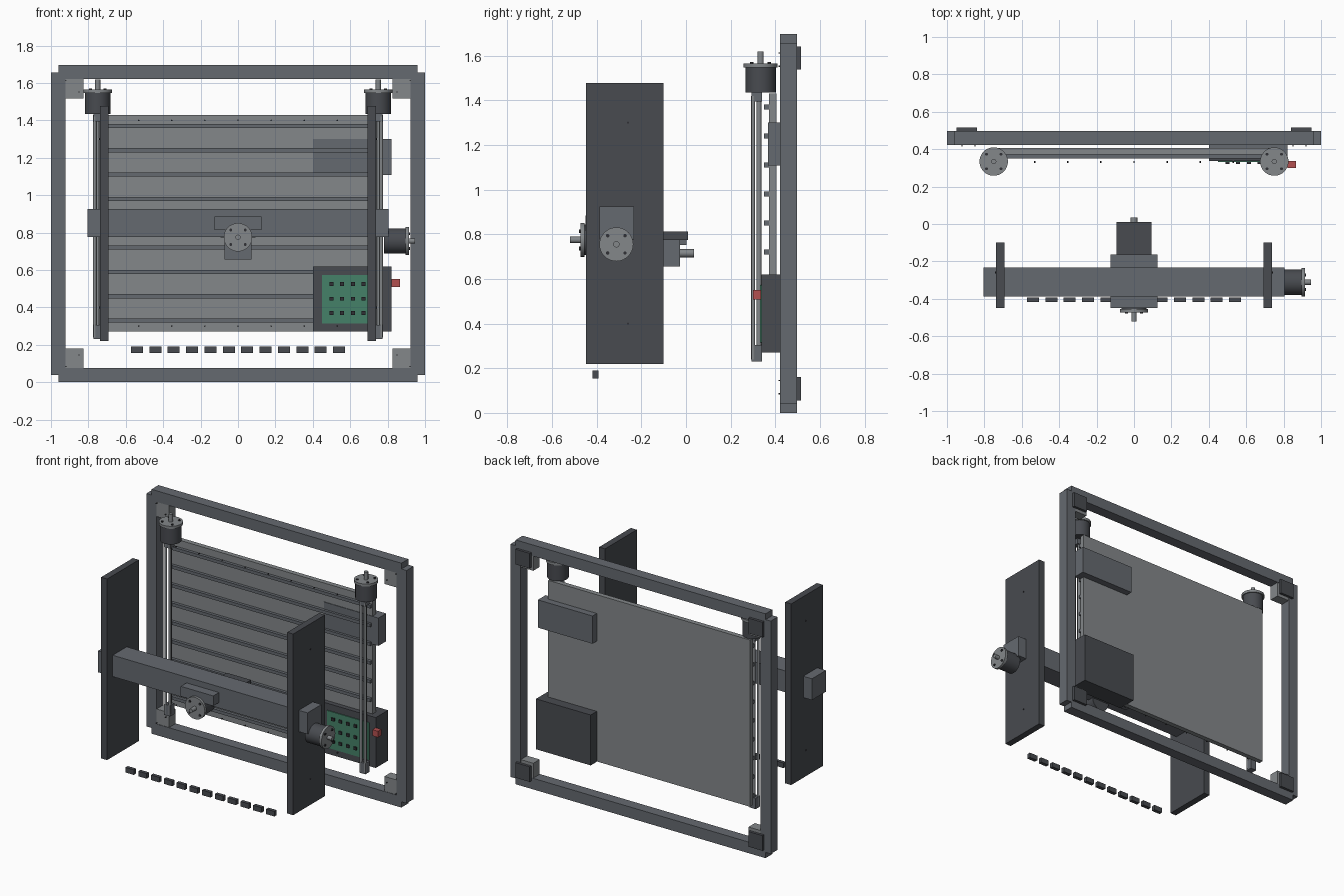
import bpy
import math
from mathutils import Vector

if "Cube" in bpy.data.objects:
    bpy.data.objects.remove(bpy.data.objects["Cube"])


def material(name, rgb):
    m = bpy.data.materials.new(name)
    m.diffuse_color = (*rgb, 1)
    m.use_nodes = True
    m.node_tree.nodes["Principled BSDF"].inputs["Base Color"].default_value = m.diffuse_color
    return m


GREEN = material("board_green", (0.06, 0.22, 0.14))
RED = material("button_red", (0.45, 0.08, 0.08))
DARK = material("dark_grey", (0.065, 0.07, 0.08))
MID = material("steel_grey", (0.13, 0.142, 0.16))
LIGHT = material("light_grey", (0.23, 0.245, 0.255))
BLACK = material("near_black", (0.03, 0.03, 0.035))


def box(name, x, y, z, mat=MID):
    """Box from (min, max) ranges on each axis."""
    lo, hi = Vector((x[0], y[0], z[0])), Vector((x[1], y[1], z[1]))
    bpy.ops.mesh.primitive_cube_add(size=1, location=(lo + hi) / 2)
    o = bpy.context.object
    o.name = name
    o.scale = hi - lo
    bpy.ops.object.transform_apply(location=False, rotation=False, scale=True)
    o.data.materials.append(mat)
    return o


def rod(name, a, b, r, sides=32, mat=LIGHT):
    """Cylinder from point a to point b."""
    a, b = Vector(a), Vector(b)
    d = b - a
    bpy.ops.mesh.primitive_cylinder_add(vertices=sides, radius=r, depth=d.length, location=(a + b) / 2)
    o = bpy.context.object
    o.name = name
    o.rotation_euler = d.to_track_quat('Z', 'Y').to_euler()
    o.data.materials.append(mat)
    bpy.ops.object.shade_smooth_by_angle(angle=math.radians(35))
    return o


def motor(name, base, axis, body_len, shaft_len):
    """Round motor: body, flange, shaft and four bolts along an axis."""
    base, n = Vector(base), Vector(axis)
    u = n.orthogonal().normalized()
    v = n.cross(u)
    top = base + n * body_len
    face = top + n * 0.018
    rod(name + "_body", base, top, 0.068, mat=DARK)
    rod(name + "_flange", top, face, 0.076)
    rod(name + "_shaft", face, face + n * shaft_len, 0.014, 20)
    for i in range(4):
        t = i * math.pi / 2
        p = face + (u * math.cos(t) + v * math.sin(t)) * 0.055
        rod(name + "_bolt", p, p + n * 0.006, 0.008, 12, BLACK)


def span(s, a, b):
    """Range mirrored to side s."""
    return tuple(sorted((s * a, s * b)))


# outer frame
FY = (0.422, 0.498)
for z in ((0, 0.077), (1.62, 1.697)):
    box("frame_rail", (-0.96, 0.96), FY, z)
for s in (-1, 1):
    box("frame_post", span(s, 0.923, 1.0), FY, (0.04, 1.657))

# corner gussets, rear plates and screws
for s in (-1, 1):
    for top in (False, True):
        def zr(a, b):
            return (1.697 - b, 1.697 - a) if top else (a, b)
        box("corner_gusset", span(s, 0.827, 0.93), (0.425, 0.495), zr(0.07, 0.18), LIGHT)
        box("corner_back_plate", span(s, 0.84, 0.95), (0.498, 0.516), zr(0.055, 0.16), DARK)
        for x, z in ((0.92, 0.085), (0.85, 0.145)):
            zz = zr(z, z)[0]
            rod("corner_screw", (s * x, 0.414, zz), (s * x, 0.426, zz), 0.003, 8, BLACK)

# bed with raised slats and screws
box("bed", (-0.775, 0.775), (0.371, 0.405), (0.272, 1.43), LIGHT)
for i in range(9):
    z = 0.33 + 0.13 * i
    box("bed_slat", (-0.77, 0.77), (0.35, 0.374), (z - 0.011, z + 0.011), MID)
for i in range(-4, 5):
    for z in (0.30, 1.40):
        rod("bed_screw", (i * 0.177, 0.327, z), (i * 0.177, 0.337, z), 0.004, 8, BLACK)

# vertical drives: motor, rods and end blocks on both sides
for s in (-1, 1):
    x = s * 0.75
    motor("lift_motor", (x, 0.334, 1.435), (0, 0, 1), 0.112, 0.053)
    box("lower_end_block", (x - 0.023, x + 0.023), (0.293, 0.34), (0.23, 0.305))
    box("upper_end_block", (x - 0.023, x + 0.023), (0.293, 0.34), (1.395, 1.437))
    for dx, y, r in ((-0.016, 0.301, 0.009), (0.016, 0.301, 0.009), (0, 0.327, 0.011)):
        rod("guide_rod", (x + dx, y, 0.24), (x + dx, y, 1.42), r, 16)

# power supply, control box, circuit board and stop button
box("power_supply", (0.402, 0.822), (0.367, 0.452), (1.107, 1.30))
box("control_box", (0.402, 0.822), (0.338, 0.472), (0.27, 0.62), DARK)
box("circuit_board", (0.45, 0.775), (0.332, 0.34), (0.315, 0.573), GREEN)
for x in (0.50, 0.557, 0.615, 0.672):
    for z in (0.37, 0.447, 0.525):
        box("board_chip", (x - 0.011, x + 0.011), (0.322, 0.335), (z - 0.01, z + 0.01), BLACK)
box("stop_button", (0.822, 0.865), (0.3, 0.337), (0.508, 0.551), RED)

# side plates with outer screws
for s in (-1, 1):
    box("side_plate", span(s, 0.692, 0.738), (-0.448, -0.10), (0.22, 1.478), DARK)
    for z in (0.4, 1.3):
        rod("plate_screw", (s * 0.73, -0.26, z), (s * 0.742, -0.26, z), 0.005, 8, BLACK)

# gantry beam and its motor
box("gantry_beam", (-0.805, 0.805), (-0.387, -0.233), (0.777, 0.925))
motor("gantry_motor", (0.78, -0.312, 0.755), (1, 0, 0), 0.115, 0.033)

# carriage through the beam, with front motor and rear tool head
box("carriage", (-0.125, 0.125), (-0.45, -0.162), (0.815, 0.885))
motor("carriage_motor", (0, -0.345, 0.775), (0, -1, 0), 0.11, 0.047)
box("tool_mount", (-0.093, 0.093), (-0.17, 0.01), (0.775, 0.812), DARK)
box("tool_block", (-0.073, 0.073), (-0.17, -0.027), (0.655, 0.78))
box("tool_clip", (-0.03, 0.03), (-0.03, 0.003), (0.752, 0.777))
rod("tool_spindle", (0, -0.03, 0.715), (0, 0.035, 0.715), 0.018, 24)

# cable chain links
for i in range(12):
    x = -0.54 + i * 1.08 / 11
    box("cable_link", (x - 0.032, x + 0.032), (-0.418, -0.393), (0.155, 0.19), DARK)
